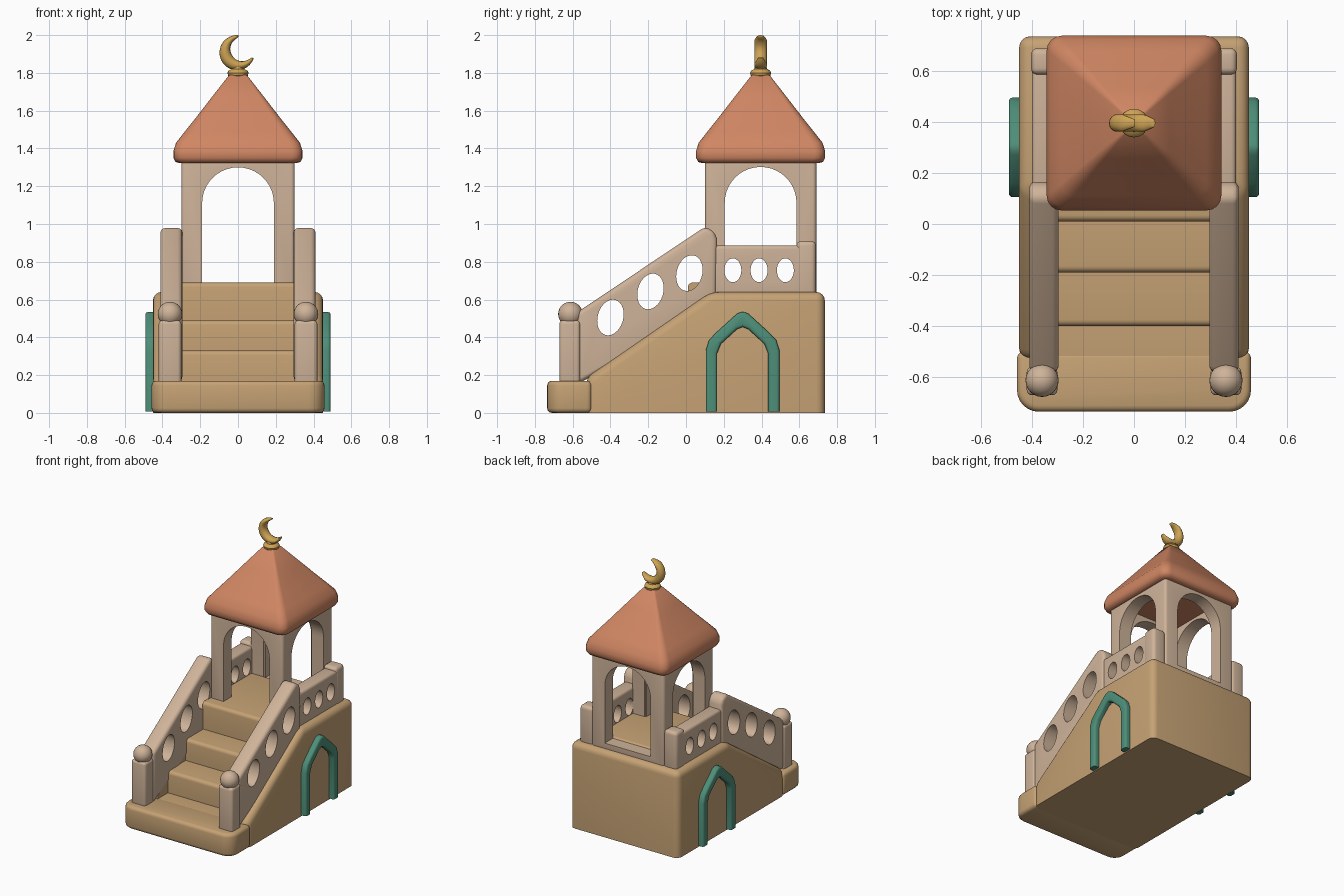
import bpy, bmesh
from math import sin, cos, pi, radians
from mathutils import Vector

if "Cube" in bpy.data.objects:
    bpy.data.objects.remove(bpy.data.objects["Cube"], do_unlink=True)


def material(name, rgb):
    m = bpy.data.materials.new(name)
    m.use_nodes = True
    m.diffuse_color = (*rgb, 1)
    m.node_tree.nodes["Principled BSDF"].inputs["Base Color"].default_value = (*rgb, 1)
    return m


SAND = material("sand", (0.56, 0.36, 0.175))
CREAM = material("cream", (0.62, 0.45, 0.32))
CLAY = material("terracotta", (0.63, 0.24, 0.125))
GOLD = material("gold", (0.62, 0.37, 0.09))
GREEN = material("green", (0.075, 0.27, 0.19))


def finish(bm, name, mat, angle=40):
    bmesh.ops.recalc_face_normals(bm, faces=bm.faces)
    me = bpy.data.meshes.new(name)
    bm.to_mesh(me)
    bm.free()
    ob = bpy.data.objects.new(name, me)
    bpy.context.collection.objects.link(ob)
    if mat:
        me.materials.append(mat)
    smooth(ob, angle)
    return ob


def smooth(ob, angle=40):
    bpy.ops.object.select_all(action="DESELECT")
    ob.select_set(True)
    bpy.context.view_layer.objects.active = ob
    bpy.ops.object.shade_smooth_by_angle(angle=radians(angle))


def prism(name, pts, a, b, mat=None, axis="x", bevel=0.0, segs=4, along_only=False):
    """Extrude a 2D profile from a to b along an axis and round its edges."""
    bm = bmesh.new()
    place = (lambda u, v, t: (t, u, v)) if axis == "x" else (lambda u, v, t: (u, t, v))
    ends = [[bm.verts.new(place(u, v, t)) for u, v in pts] for t in (a, b)]
    bm.faces.new(ends[0])
    bm.faces.new(ends[1])
    n = len(pts)
    for i in range(n):
        j = (i + 1) % n
        bm.faces.new((ends[0][i], ends[0][j], ends[1][j], ends[1][i]))
    bmesh.ops.recalc_face_normals(bm, faces=bm.faces)
    if bevel:
        edges = [e for e in bm.edges if e.calc_face_angle() > radians(28) and e.is_convex
                 and max(v.co.z for v in e.verts) > 0.02]
        if along_only:
            edges = [e for e in edges if abs(e.verts[0].co.x - e.verts[1].co.x) > 0.01]
        bmesh.ops.bevel(bm, geom=edges, offset=bevel, segments=segs, profile=0.5,
                        affect="EDGES", clamp_overlap=True)
    return finish(bm, name, mat)


def block(name, x, y, z, mat=None, bevel=0.0):
    pts = [(y[0], z[0]), (y[1], z[0]), (y[1], z[1]), (y[0], z[1])]
    return prism(name, pts, x[0], x[1], mat, bevel=bevel)


def loft(name, rings, mat, angle=40):
    """Skin a row of equal-length rings and cap both ends."""
    bm = bmesh.new()
    rows = [[bm.verts.new(p) for p in r] for r in rings]
    for r, s in zip(rows, rows[1:]):
        for i in range(len(r)):
            j = (i + 1) % len(r)
            bm.faces.new((r[i], r[j], s[j], s[i]))
    bm.faces.new(rows[0])
    bm.faces.new(rows[-1])
    return finish(bm, name, mat, angle)


def cut(ob, *cutters):
    for c in cutters:
        mod = ob.modifiers.new("cut", "BOOLEAN")
        mod.operation, mod.solver, mod.object = "DIFFERENCE", "EXACT", c
        bpy.context.view_layer.objects.active = ob
        bpy.ops.object.modifier_apply(modifier=mod.name)
        bpy.data.objects.remove(c, do_unlink=True)
    smooth(ob)


def ellipse(cy, cz, ry, rz, tilt=0.0, n=32):
    return [(cy + ry * cos(2 * pi * i / n), cz + rz * sin(2 * pi * i / n)
             + tilt * ry * cos(2 * pi * i / n)) for i in range(n)]


# Plinth with sloping flanks and a well for the stairs
body = prism("body", [(-0.53, 0), (0.735, 0), (0.735, 0.64), (0.13, 0.64), (-0.53, 0.185)],
             -0.45, 0.45, SAND, bevel=0.045)
cut(body, block("stair_well", (-0.3, 0.3), (-0.7, 0.05), (0.06, 1)))

# Rounded bottom step
bm = bmesh.new()
bmesh.ops.create_cube(bm, size=1)
for v in bm.verts:
    v.co = Vector((v.co.x * 0.916, v.co.y * 0.235 - 0.6175, v.co.z * 0.17 + 0.085))
upright = [e for e in bm.edges if abs(e.verts[0].co.z - e.verts[1].co.z) > 0.1]
front = [e for e in upright if e.verts[0].co.y < -0.6]
bmesh.ops.bevel(bm, geom=front, offset=0.085, segments=6, profile=0.5, affect="EDGES")
rim = [e for e in bm.edges if e.calc_face_angle() > radians(40)]
bmesh.ops.bevel(bm, geom=rim, offset=0.025, segments=3, profile=0.5, affect="EDGES")
finish(bm, "bottom_step", SAND)

# Stairs and tower floor
prism("stairs", [(-0.62, 0.05), (0.6, 0.05), (0.6, 0.69), (0.01, 0.69), (0.01, 0.49), (-0.19, 0.49),
                 (-0.19, 0.33), (-0.4, 0.33), (-0.4, 0.168), (-0.62, 0.168)],
      -0.302, 0.302, SAND, bevel=0.025, along_only=True)

# Tower with an arched opening on every side
CY = 0.395
arch = [(-0.19, 0.68), (0.19, 0.68)] + [(0.19 * cos(pi * i / 20), 1.11 + 0.19 * sin(pi * i / 20))
                                        for i in range(21)]
tower = block("tower", (-0.3, 0.3), (0.1, 0.69), (0.62, 1.34), CREAM, bevel=0.02)
cut(tower,
    block("cavity", (-0.2, 0.2), (0.195, 0.595), (0.65, 1.5)),
    prism("arch_front_back", arch, -0.2, 1.0, axis="y"),
    prism("arch_sides", [(CY + u, v + 0.002) for u, v in arch], -0.6, 0.6))


# Roof: rounded square rings rising to the tip
def square_ring(h, z, n=5):
    r = 0.17 * h
    ring = []
    for k, (sx, sy) in enumerate(((1, 1), (-1, 1), (-1, -1), (1, -1))):
        for i in range(n):
            a = pi / 2 * (k + i / (n - 1))
            ring.append((sx * (h - r) + r * cos(a), CY + sy * (h - r) + r * sin(a), z))
    return ring


loft("roof", [square_ring(h, z) for h, z in (
    (0.305, 1.322), (0.33, 1.328), (0.342, 1.35), (0.342, 1.385), (0.328, 1.43), (0.285, 1.485),
    (0.225, 1.56), (0.14, 1.67), (0.05, 1.785), (0.02, 1.8))], CLAY, 60)

# Finial base and crescent
loft("finial_base", [[(r * cos(pi * i / 12), CY + r * sin(pi * i / 12), z) for i in range(24)]
                     for r, z in ((0.035, 1.775), (0.052, 1.785), (0.056, 1.8), (0.05, 1.812),
                                  (0.034, 1.82), (0.032, 1.832), (0.02, 1.84))], GOLD)
moon = []
STEPS = 28
for i in range(STEPS + 1):
    t = i / STEPS
    a = radians(85 + 257 * t)
    thick = 0.005 + 0.027 * sin(pi * t) ** 0.8
    depth = 0.034 * min(1, 0.45 + 4 * min(t, 1 - t))
    ring = []
    for j in range(14):
        b = 2 * pi * j / 14
        rad = 0.093 - thick + thick * cos(b)
        ring.append((-0.005 + rad * cos(a), CY + depth * sin(b), 1.907 + rad * sin(a)))
    moon.append(ring)
loft("crescent", moon, GOLD, 60)

# Pointed arch outline for the side trims
outer = [(0.195, 0.008), (0.195, 0.33), (0.178, 0.385), (0.14, 0.425), (0.03, 0.525)]
inner = [(0.135, 0.008), (0.135, 0.315), (0.115, 0.365), (0.03, 0.443)]


def mirrored(half, peak):
    return [(0.3 - u, v) for u, v in half] + [(0.3, peak)] + [(0.3 + u, v) for u, v in reversed(half)]


trim = mirrored(outer, 0.537) + mirrored(inner, 0.455)[::-1]

for s, side in ((1, "left"), (-1, "right")):
    # Stair railing
    rail = prism(side + "_stair_railing", [(-0.58, 0.15), (0.16, 0.55), (0.165, 0.92), (0.148, 0.962),
                                           (0.1, 0.985), (-0.58, 0.53)],
                 s * 0.295, s * 0.41, CREAM, bevel=0.025)
    cut(rail, *[prism("hole", ellipse(y, z, 0.07, 0.093, 0.25), s * 0.2, s * 0.5)
                for y, z in ((-0.4, 0.505), (-0.188, 0.643), (0.018, 0.74))])
    # Balcony railing and end post
    rail = block(side + "_balcony_railing", (s * 0.295, s * 0.4), (0.13, 0.64), (0.6, 0.887), CREAM, 0.02)
    cut(rail, *[prism("hole", ellipse(y, 0.755, 0.045, 0.063), s * 0.2, s * 0.5)
                for y in (0.248, 0.387, 0.526)])
    block(side + "_balcony_post", (s * 0.293, s * 0.403), (0.585, 0.688), (0.6, 0.91), CREAM, 0.025)
    # Newel post with ball
    block(side + "_newel_post", (s * 0.3, s * 0.42), (-0.67, -0.56), (0.15, 0.49), CREAM, 0.02)
    bm = bmesh.new()
    bmesh.ops.create_uvsphere(bm, u_segments=24, v_segments=14, radius=0.065)
    bmesh.ops.translate(bm, verts=bm.verts, vec=(s * 0.36, -0.612, 0.523))
    finish(bm, side + "_newel_ball", CREAM)
    # Pointed arch trim
    prism(side + "_arch_trim", trim, s * 0.43, s * 0.49, GREEN, bevel=0.015, segs=3)
